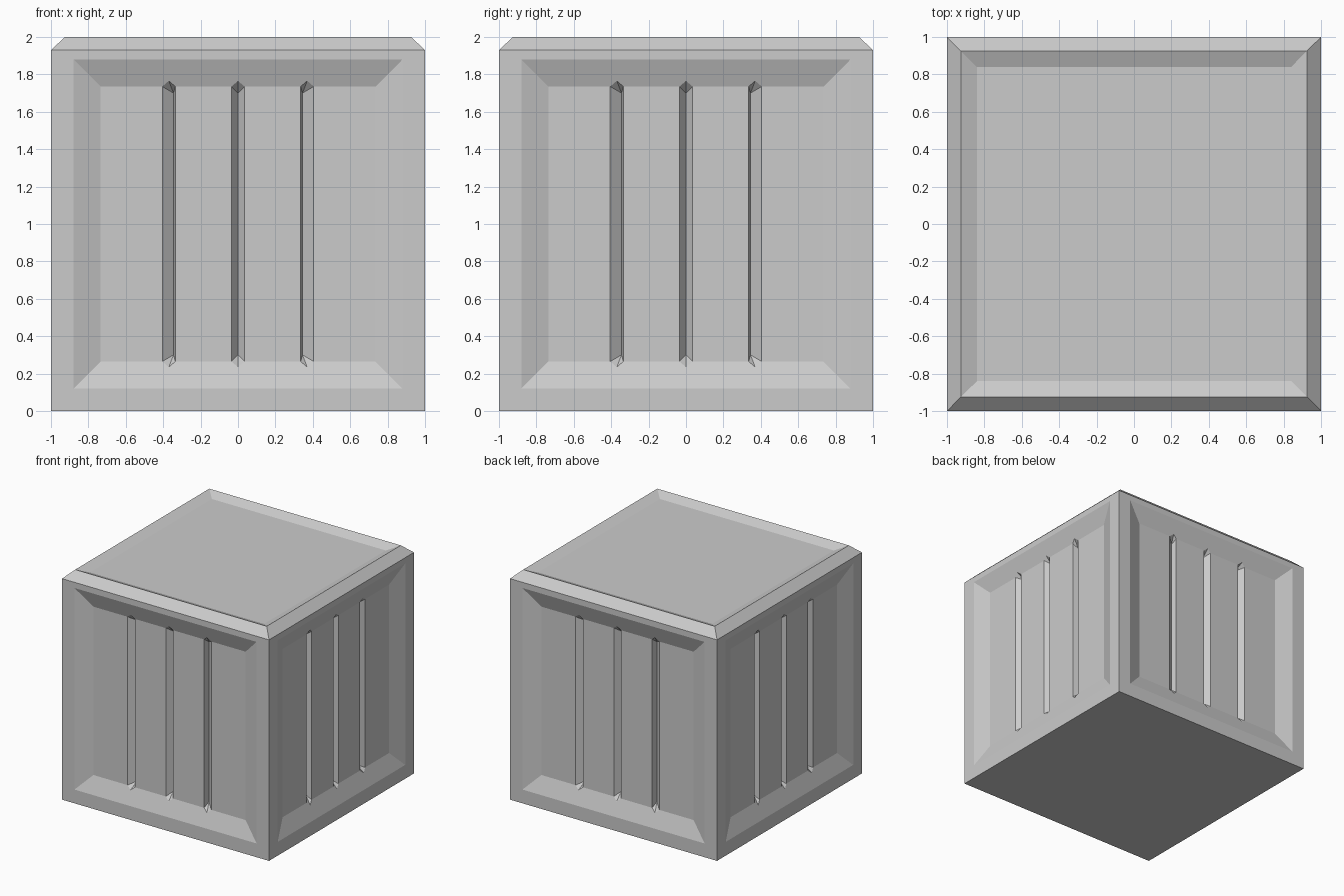
import bpy, bmesh
from mathutils import Matrix, Vector
from math import pi

if "Cube" in bpy.data.objects:
    bpy.data.objects.remove(bpy.data.objects["Cube"])

OUT, INN = 0.88, 0.735      # panel recess: outer and inner half size
DEPTH, GROOVE = 0.055, 0.05  # recess depth, groove depth below the panel
HALF = 0.035                # groove half width
bm = bmesh.new()


def face(pts):
    bm.faces.new([bm.verts.new(p) for p in pts])


def ring(a, b):
    """Four quads joining two matching corner loops."""
    for i in range(4):
        j = (i + 1) % 4
        face([a[i], a[j], b[j], b[i]])


def square(h, z):
    return [Vector((x * h, y * h, z)) for x, y in ((-1, -1), (1, -1), (1, 1), (-1, 1))]


def side(turn):
    """One recessed, grooved side panel, turned about z."""
    rot = Matrix.Rotation(turn, 4, 'Z')

    def P(u, w, d):
        return rot @ Vector((u, d - 1, w + 1))

    def add(*pts):
        face([P(*p) for p in pts])

    # outer frame
    edge = [P(-1, -1, 0), P(1, -1, 0), P(1, 0.93, 0), P(-1, 0.93, 0)]
    ring(edge, [P(x * OUT, z * OUT, 0) for x, z in ((-1, -1), (1, -1), (1, 1), (-1, 1))])
    # left and right slopes
    for s in (-1, 1):
        add((s * OUT, -OUT, 0), (s * OUT, OUT, 0), (s * INN, INN, DEPTH), (s * INN, -INN, DEPTH))
    # top and bottom slopes, notched where the grooves run out
    centres = ((-0.37, -0.345), (0, 0), (0.37, 0.345))
    tip = INN + 0.03
    tip_d = DEPTH * (OUT - tip) / (OUT - INN)
    for s in (-1, 1):
        pts = [(OUT, s * OUT, 0), (-OUT, s * OUT, 0), (-INN, s * INN, DEPTH)]
        for c, _ in centres:
            pts += [(c - HALF, s * INN, DEPTH), (c, s * tip, tip_d), (c + HALF, s * INN, DEPTH)]
        add(*pts, (INN, s * INN, DEPTH))
    # flat strips between the grooves
    xs = [-INN] + [c + k * HALF for c, _ in centres for k in (-1, 1)] + [INN]
    for a, b in zip(xs[::2], xs[1::2]):
        add((a, -INN, DEPTH), (b, -INN, DEPTH), (b, INN, DEPTH), (a, INN, DEPTH))
    # V grooves with pointed ends
    low, end = DEPTH + GROOVE, INN - 0.035
    for c, v in centres:
        for k in (-1, 1):
            x = c + k * HALF
            add((x, -INN, DEPTH), (v, -end, low), (v, end, low), (x, INN, DEPTH))
            for s in (-1, 1):
                add((x, s * INN, DEPTH), (v, s * end, low), (c, s * tip, tip_d))


for i in range(4):
    side(i * pi / 2)

# chamfered lid rim, shallow lid recess and base
ring(square(1, 1.93), square(0.925, 2))
ring(square(0.925, 2), square(0.84, 1.965))
face(square(0.84, 1.965))
face(square(1, 0))

bmesh.ops.remove_doubles(bm, verts=bm.verts, dist=1e-4)
bmesh.ops.recalc_face_normals(bm, faces=bm.faces)
mesh = bpy.data.meshes.new("crate")
bm.to_mesh(mesh)
bm.free()
bpy.context.collection.objects.link(bpy.data.objects.new("crate", mesh))
